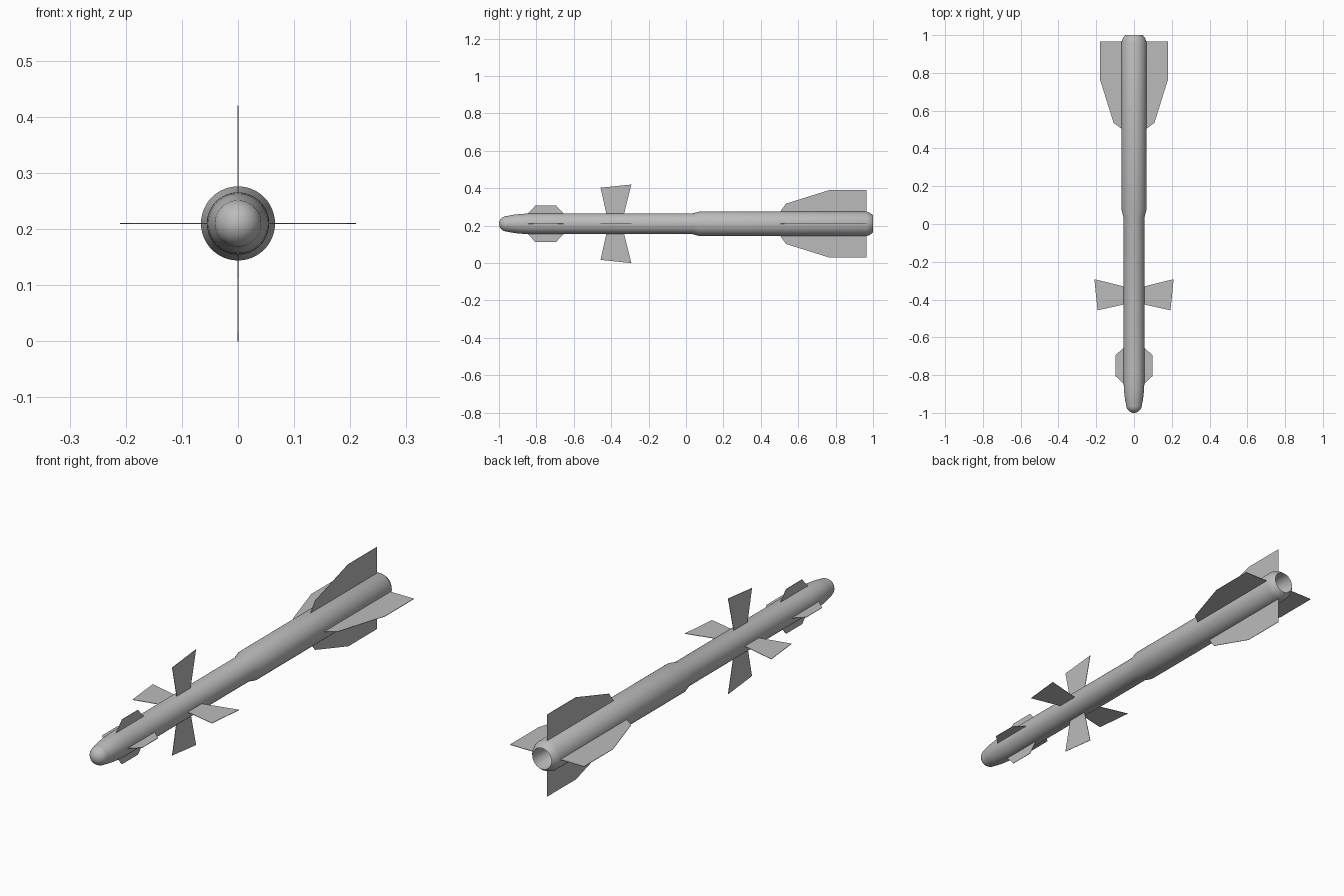
import bpy, bmesh, math
from mathutils import Matrix

if "Cube" in bpy.data.objects:
    bpy.data.objects.remove(bpy.data.objects["Cube"])

AXIS_Z = 0.21
SEGMENTS = 48


def material(name, value):
    mat = bpy.data.materials.new(name)
    mat.diffuse_color = (value, value, value, 1)
    mat.use_nodes = True
    mat.node_tree.nodes["Principled BSDF"].inputs["Base Color"].default_value = mat.diffuse_color
    return mat


grey = material("light_grey", 0.5)


def make_object(name, bm, mat):
    bmesh.ops.recalc_face_normals(bm, faces=bm.faces)
    mesh = bpy.data.meshes.new(name)
    bm.to_mesh(mesh)
    bm.free()
    mesh.materials.append(mat)
    obj = bpy.data.objects.new(name, mesh)
    bpy.context.collection.objects.link(obj)
    obj.location.z = AXIS_Z
    return obj


def lathe(name, profile, mat, angle=25):
    """Spin (y, radius) points around the long axis."""
    bm = bmesh.new()
    verts = [bm.verts.new((r, y, 0)) for y, r in profile]
    edges = [bm.edges.new(pair) for pair in zip(verts, verts[1:])]
    bmesh.ops.spin(bm, geom=verts + edges, cent=(0, 0, 0), axis=(0, 1, 0),
                   angle=math.tau, steps=SEGMENTS)
    bmesh.ops.remove_doubles(bm, verts=bm.verts, dist=1e-5)
    obj = make_object(name, bm, mat)
    bpy.ops.object.select_all(action='DESELECT')
    obj.select_set(True)
    bpy.context.view_layer.objects.active = obj
    bpy.ops.object.shade_smooth_by_angle(angle=math.radians(angle))
    return obj


def fin_set(name, outline, mat, thickness=0.002):
    """Four thin plates from a (y, radius) outline, set in a cross."""
    bm = bmesh.new()
    for i in range(4):
        turn = Matrix.Rotation(i * math.pi / 2, 4, 'Y')
        face = bm.faces.new([bm.verts.new((r, y, -thickness / 2)) for y, r in outline])
        ext = bmesh.ops.extrude_face_region(bm, geom=[face])
        top = [v for v in ext["geom"] if isinstance(v, bmesh.types.BMVert)]
        bmesh.ops.translate(bm, verts=top, vec=(0, 0, thickness))
        bmesh.ops.transform(bm, matrix=turn, verts=top + list(face.verts))
    return make_object(name, bm, mat)


# Rounded seeker dome at the tip
dome = [(-0.955 - 0.045 * math.cos(t), 0.042 * math.sin(t))
        for t in [i * math.pi / 16 for i in range(9)]]
lathe("nose_dome", dome, grey)

# Slim front body, step up to the rear motor tube, and hollow nozzle
lathe("body_tube", [(-0.955, 0.042), (-0.935, 0.0465), (-0.91, 0.050),
                    (-0.88, 0.053), (-0.84, 0.055), (-0.80, 0.0555),
                    (0.035, 0.0555), (0.075, 0.066), (0.965, 0.066),
                    (0.985, 0.058), (1.0, 0.046), (0.93, 0.040),
                    (0.90, 0.030), (0.89, 0.0)], grey, 40)

# Small nose canards
fin_set("nose_fins", [(-0.855, 0.045), (-0.845, 0.055), (-0.805, 0.098),
                      (-0.695, 0.098), (-0.655, 0.055), (-0.655, 0.045)], grey)

# Flared control fins
fin_set("control_fins", [(-0.424, 0.045), (-0.457, 0.193),
                         (-0.292, 0.21), (-0.333, 0.045)], grey)

# Large tail wings
fin_set("tail_wings", [(0.495, 0.05), (0.503, 0.064), (0.535, 0.108),
                       (0.765, 0.18), (0.965, 0.18), (0.965, 0.05)], grey)
